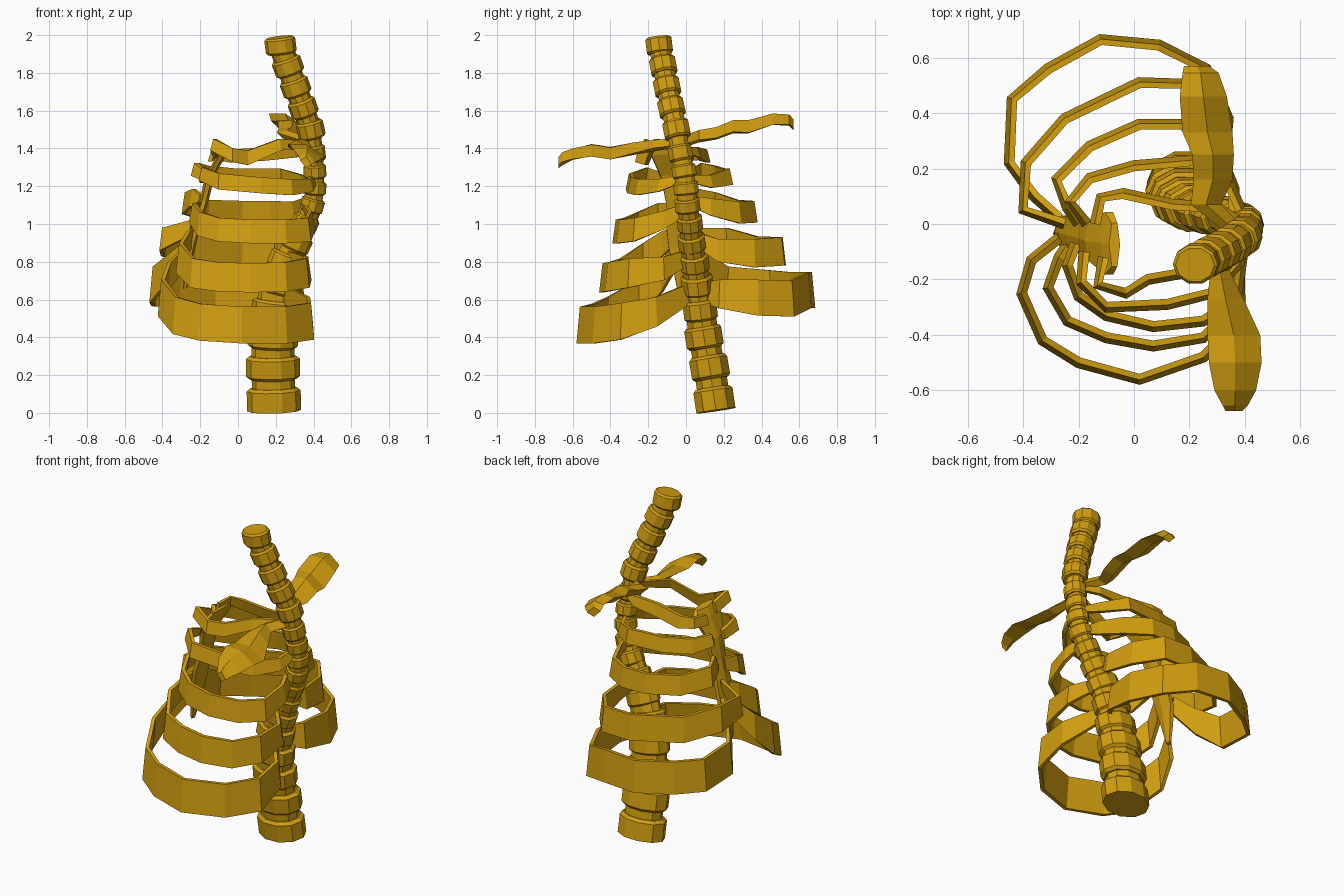
import bpy
from math import cos, sin, pi
from mathutils import Vector as V

mat = bpy.data.materials.new("ochre")
mat.diffuse_color = (0.64, 0.34, 0.005, 1)


def loft(name, rings):
    """Skin equal-length rings of points into a capped flat-shaded tube."""
    n = len(rings[0])
    verts = [p for r in rings for p in r]
    faces = [tuple(range(n))[::-1], tuple(range(len(verts) - n, len(verts)))]
    for i in range(len(rings) - 1):
        for j in range(n):
            a, b = i * n + j, i * n + (j + 1) % n
            faces.append((a, b, b + n, a + n))
    me = bpy.data.meshes.new(name)
    me.from_pydata(verts, [], faces)
    me.materials.append(mat)
    ob = bpy.data.objects.new(name, me)
    bpy.context.collection.objects.link(ob)
    bpy.context.view_layer.objects.active = ob
    bpy.ops.object.mode_set(mode='EDIT')
    bpy.ops.mesh.select_all(action='SELECT')
    bpy.ops.mesh.normals_make_consistent(inside=False)
    bpy.ops.object.mode_set(mode='OBJECT')


# Spine: x, y, z, half width in x, half width in y
spine = [(.19, .15, .07, .143, .11), (.185, .125, .24, .143, .107),
         (.185, .095, .40, .133, .104), (.195, .075, .545, .125, .094),
         (.215, .06, .68, .117, .088), (.26, .045, .80, .10, .08),
         (.305, .03, .905, .085, .075), (.355, .02, 1.005, .07, .071),
         (.393, .008, 1.10, .062, .069), (.407, 0, 1.19, .06, .069),
         (.407, -.01, 1.28, .06, .067), (.40, -.03, 1.375, .063, .067),
         (.385, -.05, 1.50, .073, .073), (.345, -.077, 1.615, .075, .073),
         (.305, -.10, 1.725, .077, .073), (.265, -.12, 1.835, .079, .073),
         (.225, -.142, 1.945, .082, .073)]


def ring(c, axis, rx, ry, n=10):
    u = V((1, 0, 0)); u = (u - axis * u.dot(axis)).normalized()
    v = axis.cross(u)
    return [c + u * rx * cos(2 * pi * k / n) + v * ry * sin(2 * pi * k / n) for k in range(n)]


last = len(spine) - 1
for i, (x, y, z, rx, ry) in enumerate(spine):
    c = V((x, y, z))
    lo, hi = V(spine[max(i - 1, 0)][:3]), V(spine[min(i + 1, last)][:3])
    ax = (hi - lo).normalized()
    if i == last:
        ax = (ax + V((.15, 0, .6))).normalized()
    gap = (hi - lo).length / (2 if 0 < i < last else 1)
    h = gap * .31
    prof = [(-h * 1.2, .86), (-h * .9, 1), (h * .9, 1), (h * 1.2, .86)]
    if i == 0:
        prof[0] = (-h * 1.1, 1)
    loft(f"vertebra_{i+1}", [ring(c + ax * d, ax, rx * s, ry * s) for d, s in prof])
    if i < last:
        m = (c + hi) / 2
        a2 = (hi - c).normalized()
        loft(f"disc_{i+1}", [ring(m + a2 * d * gap, a2, rx * .8, ry * .8) for d in (-.25, .25)])


def rib(name, height, pts, front=.55, th=.022):
    """Flat upright band from spine to breastbone, narrowing at both ends."""
    P = [V(p) for p in pts]
    rings = []
    for i, p in enumerate(P):
        t = P[min(i + 1, len(P) - 1)] - P[max(i - 1, 0)]
        side = V((-t.y, t.x, 0)).normalized() * th / 2
        out = side * (1 if side.dot(V((p.x, p.y, 0))) > 0 else -1)
        k = i / (len(P) - 1)
        s = .5 if i == 0 else (front if k > .99 else (.8 if i in (1, len(P) - 2) else 1))
        up = V((0, 0, height * s / 2)) - out.normalized() * .009
        rings.append([p + side + up, p - side + up, p - side - up, p + side - up])
    loft(name, rings)


# Ribs on the right side (-y), lowest first
rib("right_rib_1", .195, [(.23, .03, .64), (.38, -.16, .535), (.385, -.34, .485), (.25, -.48, .465),
    (.02, -.56, .465), (-.2, -.50, .48), (-.33, -.42, .515), (-.405, -.25, .61), (-.37, -.13, .72), (-.27, -.05, .84)])
rib("right_rib_2", .155, [(.27, 0, .82), (.37, -.12, .765), (.36, -.30, .74), (.25, -.41, .72),
    (.07, -.44, .715), (-.1, -.41, .72), (-.24, -.35, .74), (-.31, -.23, .82), (-.27, -.12, .90), (-.23, -.06, .94)])
rib("right_rib_3", .125, [(.35, 0, 1.08), (.39, -.12, 1.02), (.37, -.27, .97), (.25, -.35, .96),
    (.07, -.37, .96), (-.1, -.33, .97), (-.2, -.26, 1.0), (-.24, -.15, 1.06), (-.21, -.07, 1.08)])
rib("right_rib_4", .085, [(.40, -.02, 1.24), (.38, -.14, 1.205), (.28, -.25, 1.195), (.12, -.29, 1.205),
    (-.1, -.30, 1.225), (-.19, -.21, 1.265), (-.18, -.10, 1.24)])
rib("right_rib_5", .075, [(.39, -.04, 1.42), (.22, -.17, 1.42), (.05, -.20, 1.35),
    (-.03, -.25, 1.365), (-.13, -.22, 1.42), (-.11, -.12, 1.38)], .8)

# Ribs on the left side (+y), lowest first
rib("left_rib_1", .19, [(.22, .08, .64), (.32, .18, .63), (.34, .38, .61), (.26, .56, .605), (.09, .645, .65),
    (-.12, .665, .65), (-.31, .56, .65), (-.44, .45, .66), (-.45, .22, .68), (-.36, .10, .77), (-.27, .02, .87)])
rib("left_rib_2", .15, [(.27, .06, .92), (.33, .17, .86), (.31, .36, .845), (.2, .505, .855), (.02, .51, .855),
    (-.25, .38, .86), (-.39, .22, .905), (-.40, .05, .92), (-.25, 0, .98)])
rib("left_rib_3", .115, [(.36, .03, 1.12), (.36, .13, 1.09), (.30, .28, 1.06), (.17, .36, 1.065), (.02, .36, 1.065),
    (-.16, .28, 1.07), (-.28, .16, 1.11), (-.24, .06, 1.14), (-.20, 0, 1.12)])
rib("left_rib_4", .085, [(.40, .02, 1.24), (.35, .13, 1.225), (.23, .23, 1.25), (0, .21, 1.25),
    (-.16, .165, 1.265), (-.23, .08, 1.29), (-.17, 0, 1.25)])
rib("left_rib_5", .07, [(.39, 0, 1.39), (.30, .06, 1.38), (.14, .07, 1.37), (-.04, .11, 1.36),
    (-.12, .095, 1.37), (-.14, .0, 1.36)], .8)

# Breastbone: x, y, z, half width, half thickness
bone = [(-.07, -.075, 1.40, .09, .02), (-.09, -.07, 1.36, .13, .03), (-.15, -.06, 1.25, .085, .028),
        (-.18, -.05, 1.12, .065, .025), (-.22, -.04, .99, .075, .025), (-.25, -.03, .87, .07, .025),
        (-.265, -.03, .77, .045, .022), (-.28, -.035, .66, .015, .012)]
loft("breastbone", [[V((x + t * cos(a), y + w * sin(a), z + .3 * t * cos(a)))
                     for a in [k * pi / 3 for k in range(6)]] for x, y, z, w, t in bone])


# Shoulder wings: x, y, z, half width, half thickness
def wing(name, pts, tilt):
    loft(name, [[V((x - w, y, z - tilt * w)), V((x, y, z - t)), V((x + w, y, z + tilt * w)),
                 V((x, y, z + t))] for x, y, z, w, t in pts])


wing("left_wing", [(.37, -.03, 1.43, .04, .03), (.26, .07, 1.465, .055, .033), (.285, .16, 1.48, .07, .033),
                   (.285, .25, 1.515, .075, .035), (.265, .33, 1.515, .09, .035), (.25, .46, 1.555, .085, .03),
                   (.24, .545, 1.55, .065, .03), (.225, .57, 1.525, .045, .03)], -.35)
wing("right_wing", [(.38, -.04, 1.43, .035, .025), (.31, -.17, 1.415, .035, .03), (.33, -.27, 1.40, .065, .033),
                    (.36, -.40, 1.375, .095, .03), (.365, -.50, 1.39, .095, .03), (.365, -.60, 1.37, .075, .03),
                    (.365, -.655, 1.345, .045, .035), (.36, -.675, 1.325, .03, .03)], -.35)
